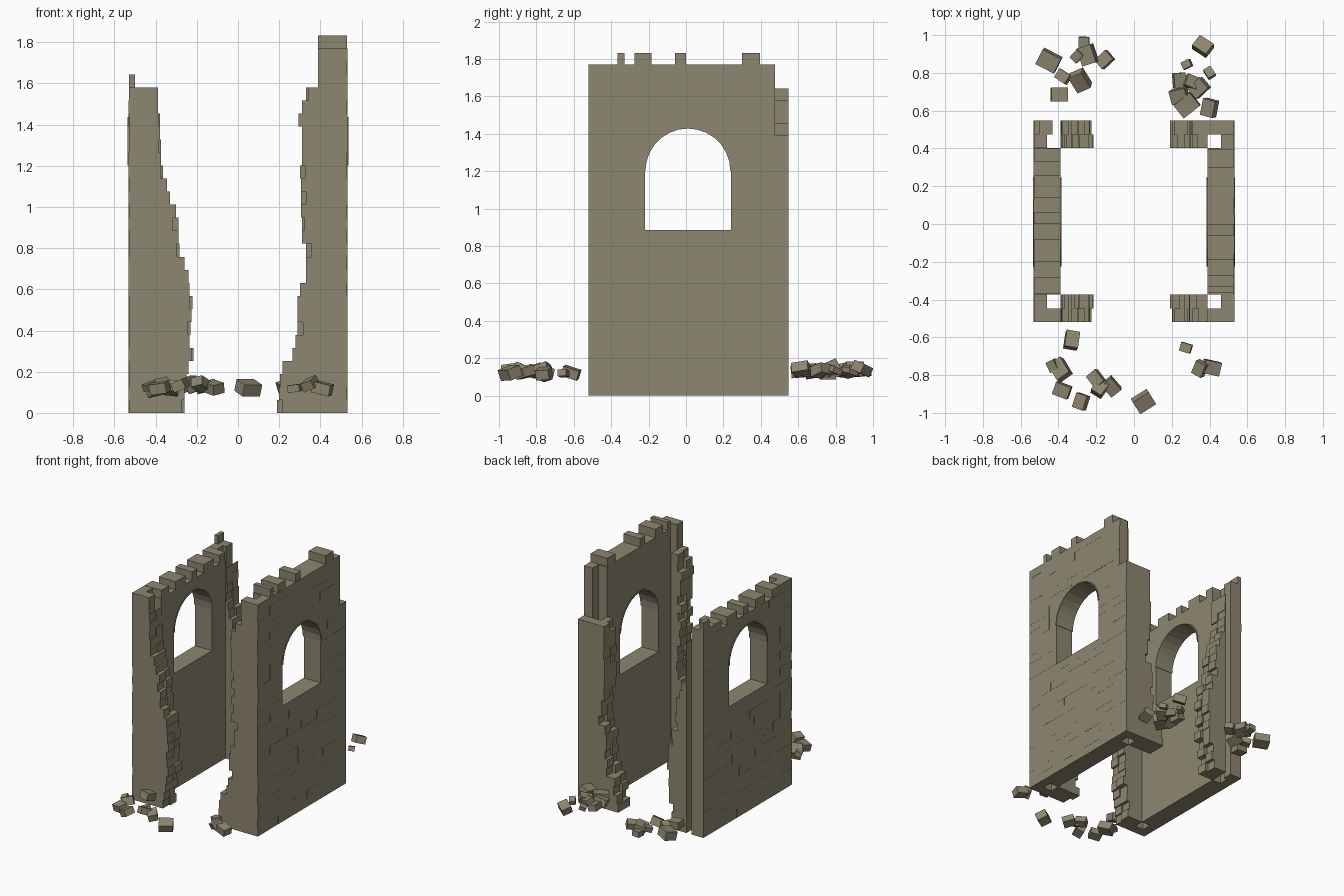
import bpy, bmesh, math, random
from mathutils import Matrix, Euler, Vector

cube = bpy.data.objects.get("Cube")
if cube:
    bpy.data.objects.remove(cube, do_unlink=True)

rng = random.Random(7)
H = 0.0632                      # height of one course
INNER, MID, OUTER = 0.388, 0.46, 0.53
FRONT, BACK, LEAF = -0.52, 0.548, 0.073
WIN_Y, WIN_R = 0.01, 0.23
SILL, SPRING = 14, 19           # courses where the window and its arch begin

stone = bpy.data.materials.new("weathered stone")
colour = (0.27, 0.24, 0.16, 1)
stone.use_nodes = True
stone.diffuse_color = colour
bsdf = stone.node_tree.nodes["Principled BSDF"]
bsdf.inputs["Base Color"].default_value = colour
bsdf.inputs["Roughness"].default_value = 0.9


def finish(bm, name):
    bmesh.ops.recalc_face_normals(bm, faces=bm.faces)
    mesh = bpy.data.meshes.new(name)
    bm.to_mesh(mesh)
    bm.free()
    mesh.materials.append(stone)
    obj = bpy.data.objects.new(name, mesh)
    bpy.context.collection.objects.link(obj)
    return obj


def prism(bm, side, outline, x0, x1):
    """Extrude a (y, z) outline between two distances from the centre."""
    ends = [[bm.verts.new((side * x, y, z)) for y, z in outline] for x in (x0, x1)]
    bm.faces.new(ends[0])
    bm.faces.new(ends[1])
    n = len(outline)
    for i in range(n):
        j = (i + 1) % n
        bm.faces.new((ends[0][i], ends[0][j], ends[1][j], ends[1][i]))


def block(bm, side, x0, x1, y0, y1, z0, z1):
    prism(bm, side, [(y0, z0), (y1, z0), (y1, z1), (y0, z1)], x0, x1)


def cuts(a, b):
    """Split a run into bricks of uneven length."""
    marks = [a]
    while b - marks[-1] > 0.2:
        marks.append(marks[-1] + rng.uniform(0.08, 0.15))
    marks.append(b)
    return zip(marks, marks[1:])


def run_y(bm, side, x0, x1, a, b, c):
    for y0, y1 in cuts(a, b):
        block(bm, side, x0, x1 + rng.uniform(0, 0.0015), y0, y1, c * H, (c + 1) * H)


def run_x(bm, side, a, b, y0, y1, c):
    for x0, x1 in cuts(a, b):
        block(bm, side, x0, x1, y0, y1, c * H, (c + 1) * H)


def arch_brick(bm, side, d, c):
    """Brick beside the arch, its inner end following the curve."""
    z0, z1, spring = c * H, (c + 1) * H, SPRING * H
    a0 = math.asin((z0 - spring) / WIN_R)
    a1 = math.asin(min(1, (z1 - spring) / WIN_R))
    far = WIN_Y + d * (WIN_R + 0.08)
    curve = [a0 + (a1 - a0) * i / 6 for i in range(7)]
    pts = [(far, z0)]
    pts += [(WIN_Y + d * WIN_R * math.cos(a), spring + WIN_R * math.sin(a)) for a in curve]
    if z1 > spring + WIN_R:
        pts.append((WIN_Y, z1))
    pts.append((far, z1))
    prism(bm, side, pts, INNER, OUTER)


def side_wall(name, side, courses, merlons):
    bm = bmesh.new()
    y0, y1 = FRONT + 2 * LEAF, BACK - 2 * LEAF
    for c in range(courses):
        if SILL <= c and c * H < SPRING * H + WIN_R:
            gap = WIN_R + (0.08 if c >= SPRING else 0)
            run_y(bm, side, INNER, OUTER, y0, WIN_Y - gap, c)
            run_y(bm, side, INNER, OUTER, WIN_Y + gap, y1, c)
            if c >= SPRING:
                for d in (-1, 1):
                    arch_brick(bm, side, d, c)
        else:
            run_y(bm, side, INNER, OUTER, y0, y1, c)
    # broken battlement blocks
    for a, b in merlons:
        block(bm, side, INNER, OUTER, a, b, courses * H, (courses + 1) * H)
    finish(bm, name)

    # thin ring of arch stones standing just proud of the wall
    bm = bmesh.new()
    n = 14
    for i in range(n):
        a, b = math.pi * i / n, math.pi * (i + 1) / n
        pts = [(WIN_Y + r * math.cos(t), SPRING * H + r * math.sin(t))
               for r, t in ((0.227, a), (0.236, a), (0.236, b), (0.227, b))]
        prism(bm, side, pts, INNER - 0.005, OUTER + 0.006)
    finish(bm, name + "_arch_ring")


def corner(name, side, end, edges, top, gap=False):
    """Hollow corner and the ruined end wall; edges holds its reach per course."""
    bm = bmesh.new()
    s, face = (1, FRONT) if end == "front" else (-1, BACK)
    m, inside = face + s * LEAF, face + s * 2 * LEAF
    for c in range(top):
        lo, hi = sorted((face, inside))
        run_y(bm, side, MID, OUTER, lo, hi, c)
        outer_y, inner_y = sorted((face, m)), sorted((m, inside))
        if gap:
            run_x(bm, side, 0.432, MID, *outer_y, c)
        else:
            run_x(bm, side, INNER, MID, *outer_y, c)
        if c < len(edges):
            reach = edges[c]
            short = min(INNER - 0.004, reach + rng.choice((0, 0.012, 0.025)))
            a, b = (reach, short) if c % 2 else (short, reach)
            run_x(bm, side, a, INNER, *outer_y, c)
            run_x(bm, side, b, INNER, *inner_y, c)
    return bm


RIGHT = [.19, .2, .205, .215, .265, .28, .29, .29, .29, .3, .33, .33, .33,
         .31, .31, .305, .305, .305, .3, .31, .31, .31, .295, .31, .33]
LEFT = [.26, .26, .25, .24, .215, .235, .23, .225, .22, .235, .24, .26, .285,
        .29, .29, .3, .33, .345, .365, .375, .375, .38, .38]

# side walls with arched windows
side_wall("left_side_wall", 1, 28,
          [(-.365, -.33), (-.275, -.185), (-.06, 0), (.3, .395)])
side_wall("right_side_wall", -1, 24,
          [(-.37, -.28), (-.2, -.08), (0, .06), (.14, .26), (.33, .4)])

# ruined front and back corners
finish(corner("left_front", 1, "front", RIGHT, 28), "left_front_corner")
bm = corner("left_back", 1, "back", RIGHT[:22], 22)
for c in range(22, 28):
    run_y(bm, 1, MID, OUTER, BACK - 2 * LEAF, BACK - LEAF, c)
finish(bm, "left_back_corner")
finish(corner("right_front", -1, "front", LEFT, 25), "right_front_corner")
bm = corner("right_back", -1, "back", LEFT, 25, gap=True)
block(bm, -1, 0.5, OUTER, BACK - LEAF, BACK, 25 * H, 26 * H)
finish(bm, "right_back_corner")

# fallen stones: x, y, size
PILES = {
    "back_right_rubble": [(-.45, .865, .11), (-.265, .955, .07), (-.3, .89, .06),
                          (-.245, .895, .1), (-.155, .87, .08), (-.375, .78, .07),
                          (-.285, .76, .1), (-.395, .685, .09)],
    "back_left_rubble": [(.365, .94, .09), (.28, .845, .05), (.4, .8, .055),
                         (.24, .76, .08), (.31, .75, .08), (.345, .72, .09),
                         (.24, .68, .09), (.28, .63, .11), (.4, .615, .09)],
    "front_right_rubble": [(-.33, -.615, .09), (-.39, -.77, .1), (-.43, -.75, .06),
                           (-.38, -.88, .085), (-.28, -.94, .08), (-.2, -.82, .08),
                           (-.18, -.87, .08), (-.12, -.86, .085)],
    "front_left_rubble": [(.05, -.94, .1), (.275, -.655, .06), (.41, -.76, .09),
                          (.35, -.765, .075)],
}
for name, stones in PILES.items():
    bm = bmesh.new()
    for x, y, size in stones:
        turn = Euler([rng.uniform(-.4, .4), rng.uniform(-.4, .4), rng.uniform(0, 3)])
        scale = Matrix.Diagonal(Vector((size, size * .8, size * .6, 1)))
        place = Matrix.Translation((x, y, rng.uniform(.115, .145)))
        bmesh.ops.create_cube(bm, size=1, matrix=place @ turn.to_matrix().to_4x4() @ scale)
    finish(bm, name)
